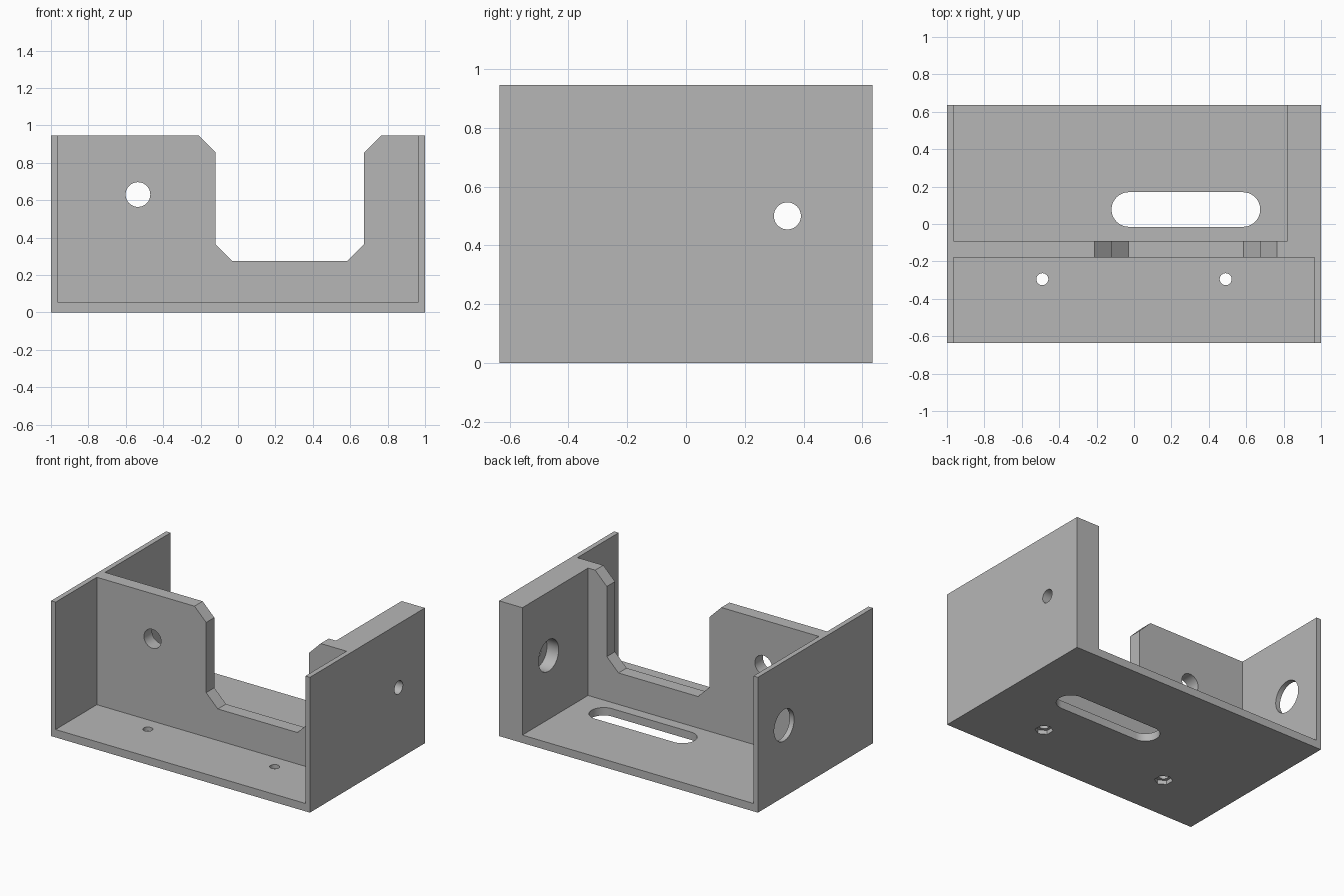
import bpy, bmesh
from math import sin, cos, pi, radians

default = bpy.data.objects.get("Cube")
if default:
    bpy.data.objects.remove(default, do_unlink=True)

grey = bpy.data.materials.new("plain grey")
grey.use_nodes = True
colour = (0.47, 0.47, 0.47, 1)
grey.diffuse_color = colour
grey.node_tree.nodes["Principled BSDF"].inputs["Base Color"].default_value = colour


def prism(name, outline, axis, low, high):
    """Extrude a 2D outline along an axis; the outline uses the other two axes in order."""
    place = {"X": lambda a, b, d: (d, a, b),
             "Y": lambda a, b, d: (a, d, b),
             "Z": lambda a, b, d: (a, b, d)}[axis]
    bm = bmesh.new()
    ends = [[bm.verts.new(place(a, b, d)) for a, b in outline] for d in (low, high)]
    n = len(outline)
    for ring in ends:
        bm.faces.new(ring)
    for i in range(n):
        j = (i + 1) % n
        bm.faces.new((ends[0][i], ends[0][j], ends[1][j], ends[1][i]))
    bmesh.ops.recalc_face_normals(bm, faces=bm.faces)
    mesh = bpy.data.meshes.new(name)
    bm.to_mesh(mesh)
    bm.free()
    mesh.materials.append(grey)
    obj = bpy.data.objects.new(name, mesh)
    bpy.context.collection.objects.link(obj)
    return obj


def rect(a0, a1, b0, b1):
    return [(a0, b0), (a1, b0), (a1, b1), (a0, b1)]


def arc(a, b, r, start=0, sweep=2 * pi, steps=48, closed=True):
    count = steps if closed else steps + 1
    return [(a + r * cos(start + sweep * i / steps), b + r * sin(start + sweep * i / steps))
            for i in range(count)]


WIDTH, DEPTH, HEIGHT = 1.0, 0.635, 0.945
FLOOR, SIDE, BLOCK = 0.055, 0.965, 0.82
WALL_FRONT, WALL_BACK = -0.18, -0.09

bracket = prism("bracket", rect(-WIDTH, WIDTH, -DEPTH, DEPTH), "Z", 0, HEIGHT)


def cut(name, outline, axis, low, high):
    cutter = prism(name, outline, axis, low, high)
    cutter.hide_render = True
    mod = bracket.modifiers.new(name, "BOOLEAN")
    mod.operation = "DIFFERENCE"
    mod.solver = "EXACT"
    mod.object = cutter
    bpy.context.view_layer.objects.active = bracket
    bpy.ops.object.modifier_apply(modifier=mod.name)
    bpy.data.objects.remove(cutter, do_unlink=True)


# Open bays in front of and behind the cross wall
cut("front_bay", rect(-SIDE, SIDE, -1, WALL_FRONT), "Z", FLOOR, 2)
cut("back_bay", rect(-SIDE, BLOCK, WALL_BACK, 1), "Z", FLOOR, 2)

# Chamfered notch in the cross wall
left, right, bottom, c = -0.12, 0.675, 0.275, 0.09
notch = [(left - c, HEIGHT), (left, HEIGHT - c), (left, bottom + c), (left + c, bottom),
         (right - c, bottom), (right, bottom + c), (right, HEIGHT - c), (right + c, HEIGHT),
         (right + c, 1.2), (left - c, 1.2)]
cut("notch", notch, "Y", WALL_FRONT - 0.02, WALL_BACK + 0.02)

# Round hole in the cross wall
cut("wall_hole", arc(-0.535, 0.63, 0.066), "Y", WALL_FRONT - 0.05, WALL_BACK + 0.05)

# Shaft line: large side hole, blind bore and small through hole
cut("side_hole", arc(0.345, 0.5, 0.11), "X", -1.1, -0.9)
cut("bore", arc(0.345, 0.5, 0.11), "X", 0.7, 0.91)
cut("shaft_hole", arc(0.345, 0.5, 0.046), "X", 0.7, 1.1)

# Rounded slot in the floor
slot_y, r = 0.0775, 0.0925
slot = (arc(right - r, slot_y, r, -pi / 2, pi, 24, False)
        + arc(left + r, slot_y, r, pi / 2, pi, 24, False))
cut("floor_slot", slot, "Z", -0.1, 0.15)

# Screw holes with hexagonal nut pockets underneath
for x in (-0.49, 0.49):
    cut("screw_hole", arc(x, -0.295, 0.032, steps=32), "Z", -0.1, 0.15)
    cut("nut_pocket", arc(x, -0.295, 0.058, start=pi / 2, steps=6), "Z", -0.1, 0.028)

bpy.ops.object.select_all(action="DESELECT")
bracket.select_set(True)
bpy.context.view_layer.objects.active = bracket
bpy.ops.object.shade_smooth_by_angle(angle=radians(25))
